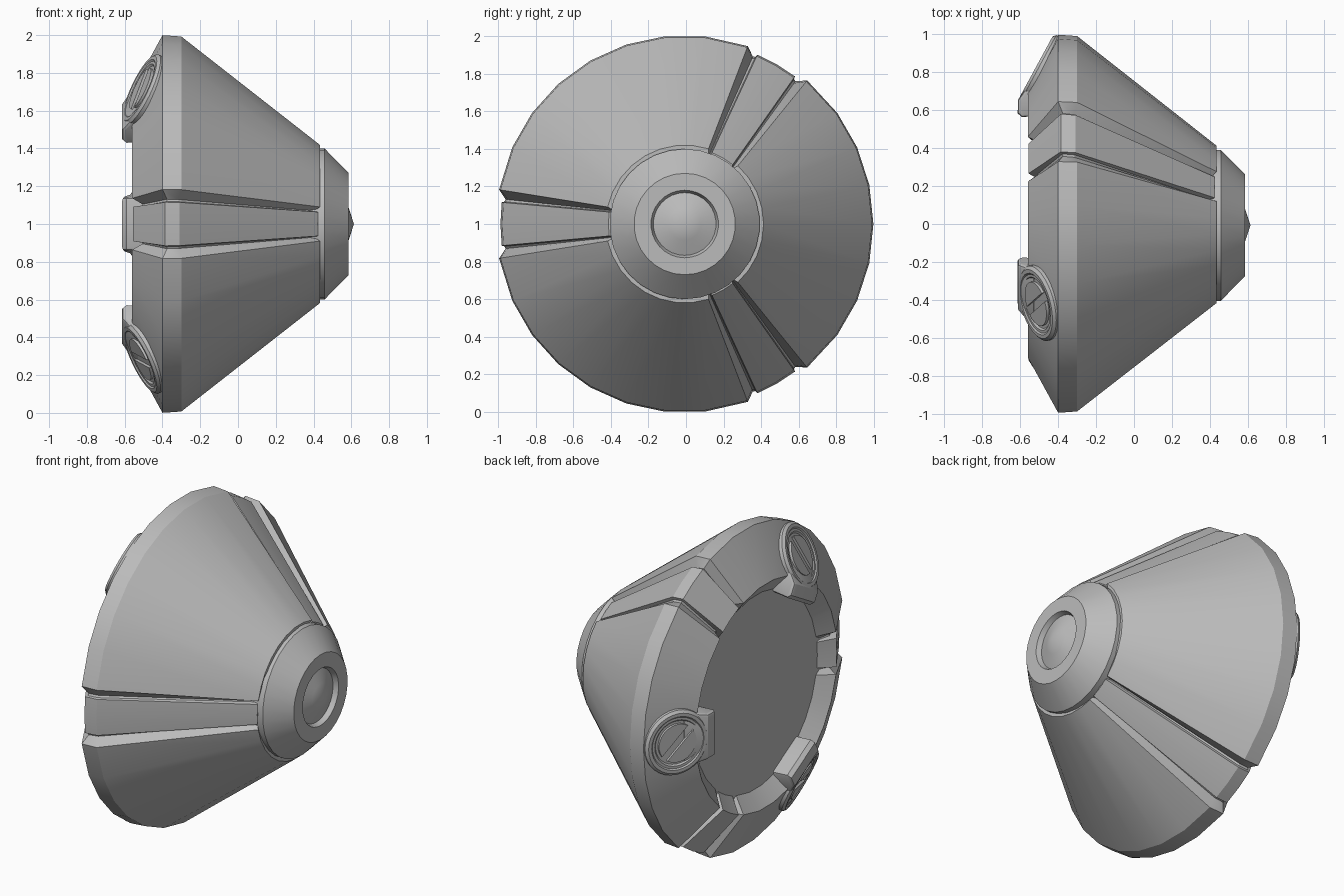
import bpy, bmesh
from math import sin, cos, asin, pi, radians
from mathutils import Matrix, Vector

cube = bpy.data.objects.get("Cube")
if cube:
    bpy.data.objects.remove(cube, do_unlink=True)

grey = bpy.data.materials.new("mid_grey")
grey.use_nodes = True
grey.diffuse_color = (0.5, 0.5, 0.5, 1)
grey.node_tree.nodes["Principled BSDF"].inputs["Base Color"].default_value = (0.5, 0.5, 0.5, 1)

PLACE = Matrix.Translation((0, -0.007, 1))
SEGMENTS = 30


def finish(name, bm, matrix, angle=25):
    """Turn a bmesh into a shaded object."""
    bmesh.ops.recalc_face_normals(bm, faces=bm.faces)
    mesh = bpy.data.meshes.new(name)
    bm.to_mesh(mesh)
    bm.free()
    mesh.materials.append(grey)
    obj = bpy.data.objects.new(name, mesh)
    bpy.context.collection.objects.link(obj)
    obj.matrix_world = matrix
    bpy.ops.object.select_all(action='DESELECT')
    obj.select_set(True)
    bpy.context.view_layer.objects.active = obj
    bpy.ops.object.shade_smooth_by_angle(angle=radians(angle))


def skin(bm, rings):
    """Join equal closed rings of vertices with quads."""
    for a, b in zip(rings, rings[1:]):
        for i in range(len(a)):
            j = (i + 1) % len(a)
            bm.faces.new((a[i], a[j], b[j], b[i]))


def lathe(profile, count):
    """Revolve (height, radius) points about z; the last point is the tip."""
    bm = bmesh.new()
    rings = [[bm.verts.new((r * cos(2 * pi * i / count), r * sin(2 * pi * i / count), h))
              for i in range(count)] for h, r in profile[:-1]]
    skin(bm, rings)
    bm.faces.new(rings[0])
    tip = bm.verts.new((0, 0, profile[-1][0]))
    last = rings[-1]
    for i in range(count):
        bm.faces.new((last[i], last[(i + 1) % count], tip))
    return bm


def prism(outline, low, high):
    """Extrude a flat outline along z."""
    bm = bmesh.new()
    rings = [[bm.verts.new((x, y, z)) for x, y in outline] for z in (low, high)]
    skin(bm, rings)
    for ring in rings:
        bm.faces.new(ring)
    return bm


# Conical shell from the recessed floor round to the nose:
# x, radius, direction in which grooves sink, depth of the raised strip
shell = [(-0.485, 0.615, (0, 0.6), 0.003),
         (-0.56, 0.71, (1.1, 0), 0.003),
         (-0.40, 1.005, (0.5, -0.85), 0.028),
         (-0.30, 0.998, (-0.3, -0.95), 0.028),
         (0.435, 0.42, (-0.62, -0.78), 0.017)]

# Groove columns beside the strip: base width, width per radius, depth (None = strip)
groove = [(0.027, 0.09, None), (0.032, 0.09, 0.045), (0.03, 0.105, 0.05), (0.024, 0.158, 0)]


def shell_ring(bm, x, radius, sink, strip_depth):
    ring = []

    def add(angle, depth):
        r = radius + sink[1] * depth
        ring.append(bm.verts.new((x + sink[0] * depth, r * cos(angle), r * sin(angle))))

    def add_side(columns, side, middle):
        for base, slope, depth in columns:
            depth = strip_depth if depth is None else depth
            r = radius + sink[1] * depth
            add(middle + side * asin(base / r + slope), depth)

    for middle in (pi / 3, pi, 5 * pi / 3):
        add_side(reversed(groove), -1, middle)
        add(middle, strip_depth)
        add_side(groove, 1, middle)
        for step in range(2, 9):
            add(middle + step * 2 * pi / SEGMENTS, 0)
    return ring


bm = bmesh.new()
rings = [shell_ring(bm, *station) for station in shell]
skin(bm, rings)
bm.faces.new(rings[0])
bm.faces.new(rings[-1])
finish("cone_shell", bm, PLACE)

# Nose cap with a ring recess and a domed centre
nose = [(0.38, 0.40), (0.458, 0.40), (0.585, 0.27), (0.585, 0.18),
        (0.555, 0.167), (0.586, 0.085), (0.614, 0)]
finish("nose_cap", lathe(nose, SEGMENTS), PLACE @ Matrix.Rotation(pi / 2, 4, 'Y'))

# Slotted fasteners on the rear slope, each with a tab over the inner rim
n = Vector((-0.295, 0.16, 0)).normalized()
u = Vector((n.y, -n.x, 0))
frame = Matrix((u, (0, 0, -1), n)).transposed().to_4x4()
frame.translation = (-0.50, 0.82, 0)
washer = [(-0.1, 0.204), (0.008, 0.204), (0.022, 0.188), (0.022, 0.168), (0.015, 0.16),
          (0.015, 0.145), (0.006, 0.136), (0.006, 0)]
tab_side = [(-0.45, 0.585), (-0.59, 0.57), (-0.613, 0.59), (-0.613, 0.66), (-0.53, 0.78), (-0.45, 0.78)]
cut = asin(0.2)
arc = [cut + (pi - 2 * cut) * k / 12 for k in range(13)]
half_head = [(0.12 * cos(a), 0.12 * sin(a)) for a in arc]

for k, label in enumerate(("rear", "upper", "lower")):
    turn = PLACE @ Matrix.Rotation(k * 2 * pi / 3, 4, 'X')
    finish(label + "_washer", lathe(washer, 32), turn @ frame)
    for half in range(2):
        spin = Matrix.Rotation(pi / 4 + half * pi, 4, 'Z')
        finish(f"{label}_screw_half_{half + 1}", prism(half_head, 0, 0.021), turn @ frame @ spin)
    tab = prism(tab_side, -0.175, 0.175)
    for v in tab.verts:
        if v.co.y < 0.7:
            v.co.z *= 0.8
    ends = [e for e in tab.edges if e.verts[0].co.z * e.verts[1].co.z > 0]
    bmesh.ops.bevel(tab, geom=ends, offset=0.015, segments=2, profile=0.5, affect='EDGES')
    finish(label + "_tab", tab, turn)
